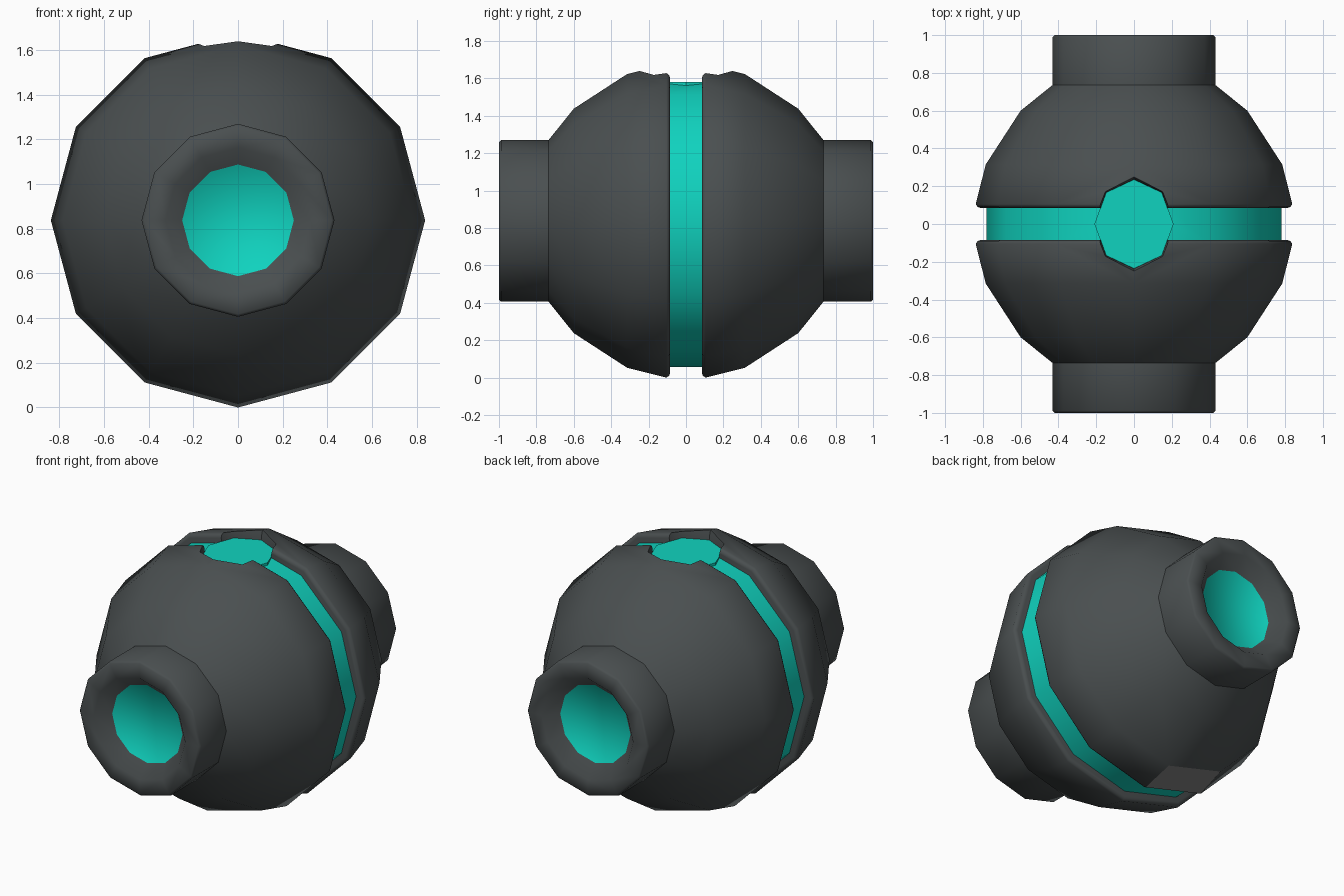
import bpy, bmesh, math
from mathutils import Vector

if "Cube" in bpy.data.objects:
    bpy.data.objects.remove(bpy.data.objects["Cube"])

CZ = 0.838   # height of the main axis
SIDES = 12


def material(name, rgb):
    m = bpy.data.materials.new(name)
    m.diffuse_color = (*rgb, 1)
    m.use_nodes = True
    m.node_tree.nodes["Principled BSDF"].inputs["Base Color"].default_value = m.diffuse_color
    return m


dark = material("dark_grey", (0.068, 0.078, 0.08))
teal = material("teal", (0.005, 0.65, 0.52))
grey = material("mid_grey", (0.2, 0.2, 0.2))


def finish(bm, name, mats):
    bmesh.ops.recalc_face_normals(bm, faces=bm.faces)
    me = bpy.data.meshes.new(name)
    bm.to_mesh(me)
    bm.free()
    ob = bpy.data.objects.new(name, me)
    bpy.context.collection.objects.link(ob)
    for m in mats:
        me.materials.append(m)
    return ob


def loft(rings, name, mats):
    """Bridge a list of point rings and cap both ends."""
    bm = bmesh.new()
    vs = [[bm.verts.new(p) for p in ring] for ring in rings]
    n = len(vs[0])
    for a, b in zip(vs, vs[1:]):
        for i in range(n):
            j = (i + 1) % n
            bm.faces.new((a[i], a[j], b[j], b[i]))
    bm.faces.new(vs[0])
    bm.faces.new(vs[-1])
    return finish(bm, name, mats)


def lathe(profile, name, mats, sign=1):
    """Turn (y, radius) points around the horizontal axis."""
    rings = []
    for y, r in profile:
        rings.append([Vector((r * math.cos(a), sign * y, CZ + r * math.sin(a)))
                      for a in (math.tau * i / SIDES for i in range(SIDES))])
    return loft(rings, name, mats)


def octagon(r, z):
    return [Vector((0.88 * r * math.cos(a), r * math.sin(a), z))
            for a in (math.tau * i / 8 for i in range(8))]


def activate(ob):
    bpy.ops.object.select_all(action='DESELECT')
    ob.select_set(True)
    bpy.context.view_layer.objects.active = ob


def cut(ob, cutter):
    mod = ob.modifiers.new("pocket", 'BOOLEAN')
    mod.operation = 'DIFFERENCE'
    mod.solver = 'EXACT'
    mod.object = cutter
    activate(ob)
    bpy.ops.object.modifier_apply(modifier=mod.name)


def smooth(ob, deg):
    activate(ob)
    bpy.ops.object.shade_smooth_by_angle(angle=math.radians(deg))


# octagonal pocket cutter with slightly flared walls
cutter = loft([octagon(0.233, 1.56), octagon(0.238, 1.6), octagon(0.26, 1.68),
               octagon(0.26, 1.9)], "pocket_cutter", [])
cutter.hide_render = True

# half shells with end pipes: rounded lip, sphere, pipe, tapered socket
shell_profile = [(0.085, 0.6), (0.085, 0.812), (0.09, 0.828), (0.105, 0.838),
                 (0.315, 0.785), (0.6, 0.6), (0.735, 0.432), (0.988, 0.432),
                 (1.0, 0.42), (1.0, 0.325), (0.92, 0.25)]
for side, sign in (("front", -1), ("back", 1)):
    shell = lathe(shell_profile, side + "_shell", [dark, teal, grey], sign)
    cut(shell, cutter)
    smooth(shell, 48)
    for f in shell.data.polygons:
        c = f.center
        if abs(abs(c.y) - 0.92) < 0.005 and abs(f.normal.y) > 0.9:
            f.material_index = 1          # glowing socket disc
        elif 0.15 < c.y < 0.3 and -0.35 < c.x < 0 and f.normal.z < -0.8:
            f.material_index = 2          # pale panel underneath
            f.use_smooth = False

# teal core visible in the gap
band = lathe([(-0.1, 0.78), (0.1, 0.78)], "core_band", [teal])
cut(band, cutter)
smooth(band, 48)

# teal floor of the top pocket
loft([octagon(0.238, 1.5), octagon(0.238, 1.58)], "top_light", [teal])

bpy.data.objects.remove(cutter)
